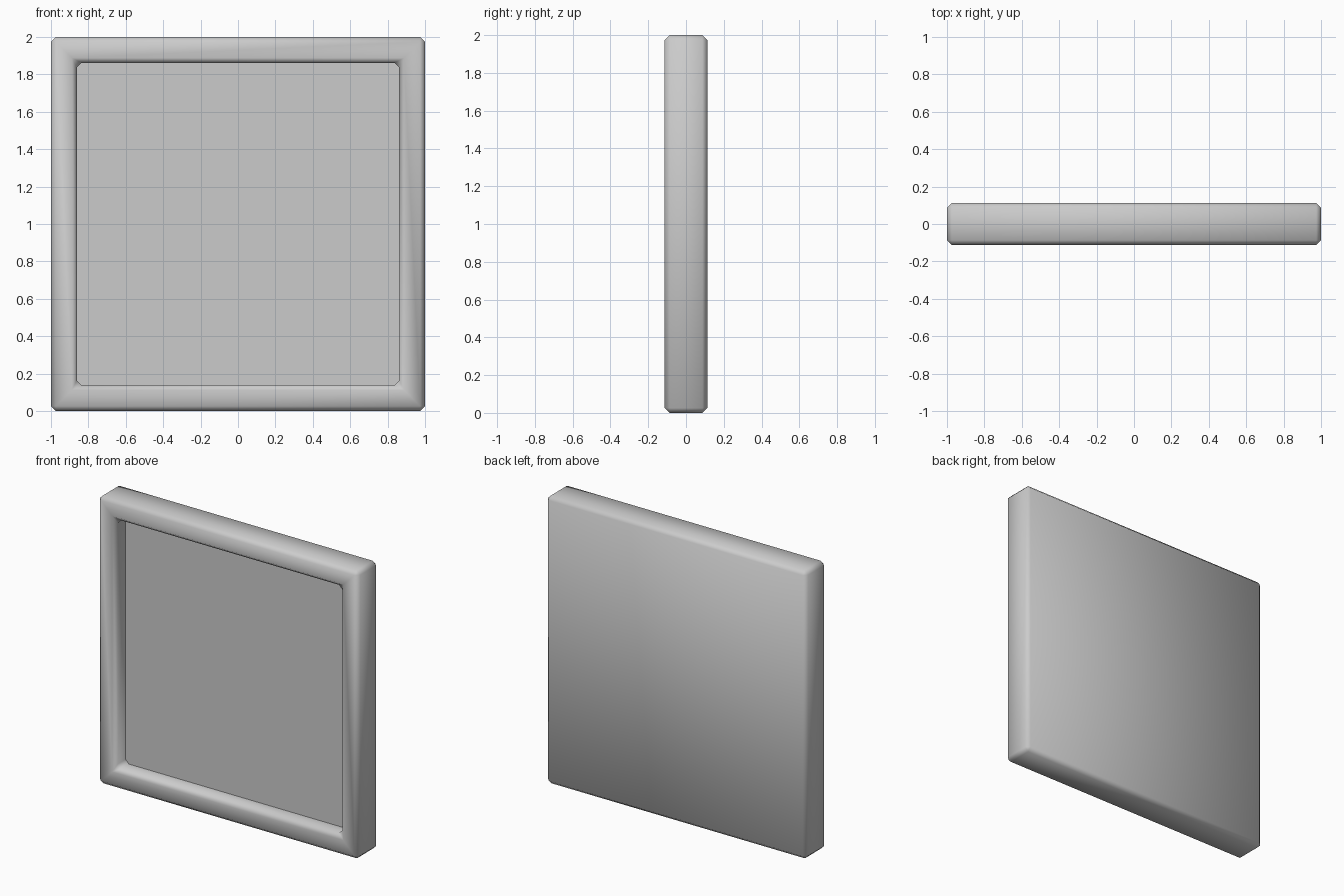
import bpy
import bmesh
import math
from mathutils import Matrix

default_cube = bpy.data.objects.get("Cube")
if default_cube:
    bpy.data.objects.remove(default_cube, do_unlink=True)

DEPTH = 0.225      # total thickness
RIM = 0.195        # width of the raised border
RECESS = 0.11      # depth of the sunken panel
BEVEL = 0.026

# Plain grey material
grey = bpy.data.materials.new("grey")
grey.use_nodes = True
colour = (0.6, 0.6, 0.6, 1)
grey.diffuse_color = colour
grey.node_tree.nodes["Principled BSDF"].inputs["Base Color"].default_value = colour

# Solid slab
bm = bmesh.new()
bmesh.ops.create_cube(bm, size=1, matrix=Matrix.Translation((0, 0, 1)) @ Matrix.Diagonal((2, DEPTH, 2, 1)))

# Recessed panel in the front face
bm.normal_update()
front = min(bm.faces, key=lambda f: f.normal.y)
bmesh.ops.inset_region(bm, faces=[front], thickness=RIM)
floor = bmesh.ops.extrude_discrete_faces(bm, faces=[front])["faces"][0]
bmesh.ops.translate(bm, verts=floor.verts, vec=(0, RECESS, 0))
bm.normal_update()

# Chamfer every hard edge except the outline of the sunken panel
hard = [e for e in bm.edges
        if e not in floor.edges[:] and e.calc_face_angle(0) > math.radians(30)]
bmesh.ops.bevel(bm, geom=hard, offset=BEVEL, offset_type='OFFSET', segments=1,
                profile=0.5, affect='EDGES')
bmesh.ops.recalc_face_normals(bm, faces=bm.faces)

mesh = bpy.data.meshes.new("framed_panel")
bm.to_mesh(mesh)
bm.free()
mesh.materials.append(grey)
panel = bpy.data.objects.new("framed_panel", mesh)
bpy.context.collection.objects.link(panel)

# Soft chamfers, crisp panel outline
bpy.ops.object.select_all(action='DESELECT')
panel.select_set(True)
bpy.context.view_layer.objects.active = panel
bpy.ops.object.shade_smooth_by_angle(angle=math.radians(60))
